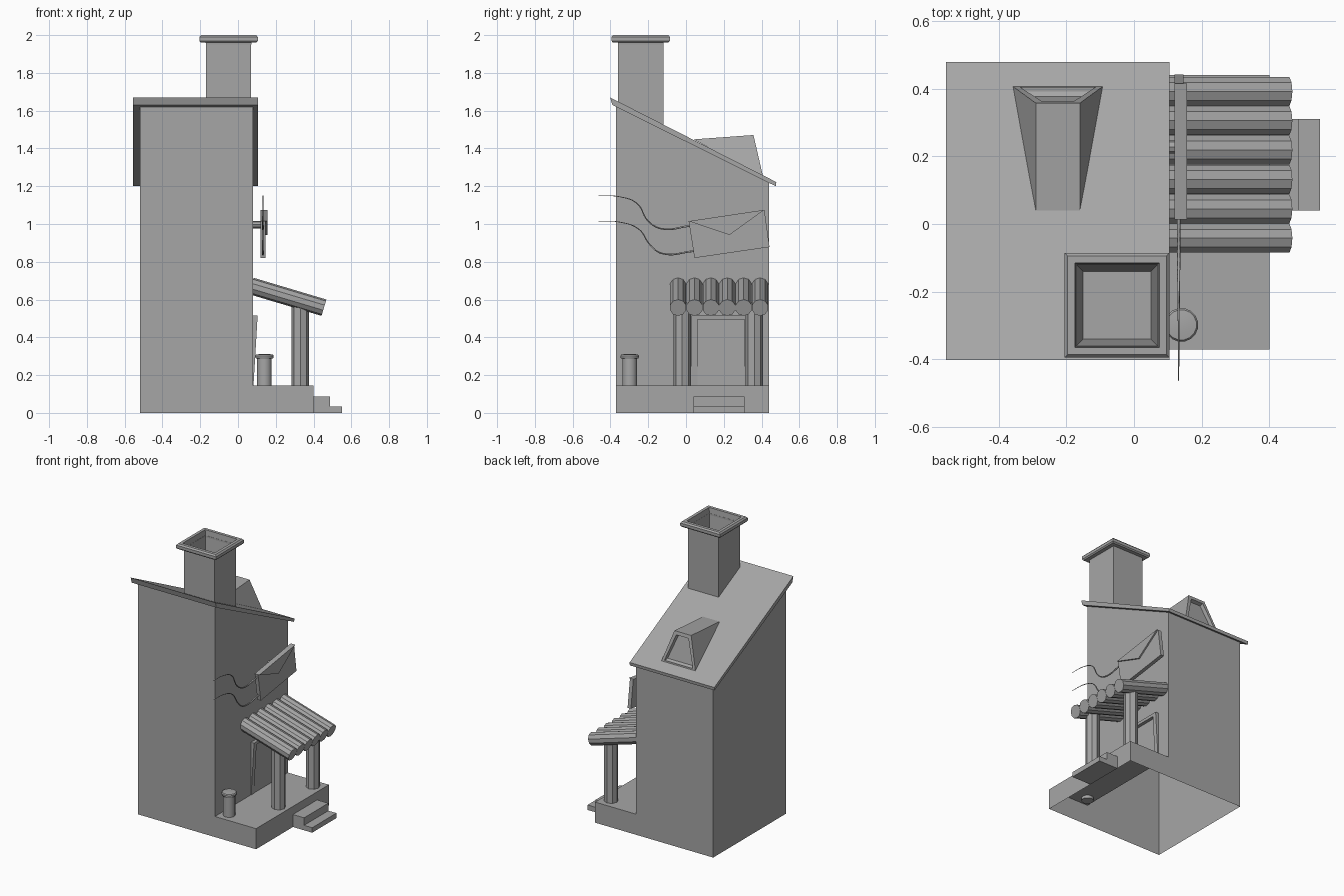
import bpy, bmesh, math
from mathutils import Vector

if "Cube" in bpy.data.objects:
    bpy.data.objects.remove(bpy.data.objects["Cube"], do_unlink=True)

GREY = (0.38, 0.38, 0.38, 1)
stone = bpy.data.materials.new("plain_grey")
stone.use_nodes = True
stone.diffuse_color = GREY
stone.node_tree.nodes["Principled BSDF"].inputs["Base Color"].default_value = GREY


def finish(name, bm, fix=True):
    if fix:
        bmesh.ops.recalc_face_normals(bm, faces=bm.faces)
    mesh = bpy.data.meshes.new(name)
    bm.to_mesh(mesh)
    bm.free()
    mesh.materials.append(stone)
    obj = bpy.data.objects.new(name, mesh)
    bpy.context.collection.objects.link(obj)
    return obj


def prism_bm(profile, axis, lo, hi):
    """Extrude a 2D profile along x (points y,z) or y (points x,z)."""
    bm = bmesh.new()
    place = (lambda p, t: (t, *p)) if axis == "x" else (lambda p, t: (p[0], t, p[1]))
    face = bm.faces.new([bm.verts.new(place(p, lo)) for p in profile])
    out = bmesh.ops.extrude_face_region(bm, geom=[face])
    move = Vector((hi - lo, 0, 0)) if axis == "x" else Vector((0, hi - lo, 0))
    bmesh.ops.translate(bm, vec=move, verts=[v for v in out["geom"] if isinstance(v, bmesh.types.BMVert)])
    bmesh.ops.recalc_face_normals(bm, faces=bm.faces)
    return bm


def prism(name, *args):
    return finish(name, prism_bm(*args))


def drop_faces(bm, rule):
    bmesh.ops.delete(bm, geom=[f for f in bm.faces if rule(f)], context="FACES")


def lathe(name, sides, x, y, rings):
    """Stack of regular rings (radius, z), capped at both ends."""
    bm = bmesh.new()
    turn = math.pi / sides
    loops = []
    for r, z in rings:
        angles = [turn + 2 * math.pi * i / sides for i in range(sides)]
        loops.append([bm.verts.new((x + r * math.cos(a), y + r * math.sin(a), z)) for a in angles])
    for a, b in zip(loops, loops[1:]):
        for i in range(sides):
            j = (i + 1) % sides
            bm.faces.new((a[i], a[j], b[j], b[i]))
    bm.faces.new(loops[0][::-1])
    bm.faces.new(loops[-1])
    return finish(name, bm)


def rod(name, start, end, radius, sides):
    start, end = Vector(start), Vector(end)
    bm = bmesh.new()
    bmesh.ops.create_cone(bm, cap_ends=True, segments=sides, radius1=radius,
                          radius2=radius, depth=(end - start).length)
    obj = finish(name, bm)
    obj.location = (start + end) / 2
    obj.rotation_euler = (end - start).to_track_quat("Z", "Y").to_euler()
    return obj


FLOOR = 0.145
WALL = 0.08

# Tall house shell, open underneath and towards the porch base
house = prism_bm([(-0.37, 0), (0.44, 0), (0.44, 1.22), (-0.37, 1.625)], "x", -0.52, WALL)
bmesh.ops.bisect_plane(house, geom=house.verts[:] + house.edges[:] + house.faces[:],
                       plane_co=(0, 0, FLOOR), plane_no=(0, 0, 1))
drop_faces(house, lambda f: f.normal.z < -0.9
           or (f.normal.x > 0.9 and f.calc_center_median().z < FLOOR))
finish("house_walls", house, fix=False)

# Porch base, hollow below
porch = prism_bm([(-0.37, 0), (0.44, 0), (0.44, FLOOR), (-0.37, FLOOR)], "x", WALL, 0.40)
drop_faces(porch, lambda f: f.normal.z < -0.9 or f.normal.x < -0.9)
finish("porch_base", porch, fix=False)

# Sloping slab roof
prism("roof", [(-0.39, 1.63), (0.475, 1.2), (0.478, 1.222), (-0.402, 1.67)], "x", -0.555, 0.105)

# Square chimney with a rounded cap and a tapering flue
square = [(0.12, 1.5), (0.12, 1.962), (0.148, 1.962), (0.155, 1.97), (0.155, 1.99),
          (0.146, 2.0), (0.125, 2.0), (0.1, 1.75)]
lathe("chimney", 4, -0.05, -0.24, [(r * math.sqrt(2), z) for r, z in square])

# Dormer with a recessed window
bm = bmesh.new()
mid = -0.225
tail, top, foot = [[bm.verts.new((mid + s * w, y, z)) for s in (-1, 1)]
                   for w, y, z in ((0.065, 0.04, 1.448), (0.065, 0.357, 1.471), (0.135, 0.408, 1.25))]
bm.faces.new((tail[0], tail[1], top[1], top[0]))
bm.faces.new((tail[0], top[0], foot[0]))
bm.faces.new((tail[1], foot[1], top[1]))
window = bm.faces.new((top[0], top[1], foot[1], foot[0]))
bm.faces.new((tail[1], tail[0], foot[0], foot[1]))
bmesh.ops.recalc_face_normals(bm, faces=bm.faces)
bmesh.ops.inset_individual(bm, faces=[window], thickness=0.03)
bmesh.ops.inset_individual(bm, faces=[window], thickness=0.004, depth=-0.025)
finish("dormer", bm, fix=False)

# Front steps
prism("steps", [(0.40, 0), (0.55, 0), (0.55, 0.035), (0.487, 0.035), (0.487, 0.088), (0.40, 0.088)],
      "y", 0.04, 0.31)

# Porch roof made of sloping logs
for i in range(6):
    y = -0.042 + i * 0.0868
    rod(f"porch_roof_log_{i + 1}", (0.07, y, 0.672), (0.455, y, 0.557), 0.045, 10)

# Porch pillars
for side, y in (("right", -0.02), ("left", 0.362)):
    rod(f"pillar_{side}", (0.33, y, 0.12), (0.33, y, 0.585), 0.046, 8)

# Door frame that leans out towards the top
lean = [(WALL, FLOOR), (0.082, FLOOR), (0.104, 0.515), (WALL, 0.515)]
prism("door_jamb_right", lean, "y", 0.03, 0.06)
prism("door_jamb_left", lean, "y", 0.31, 0.34)
prism("door_lintel", [(WALL, 0.495), (0.1028, 0.495), (0.104, 0.515), (WALL, 0.515)], "y", 0.06, 0.31)

# Barrel with a rounded lid
barrel = lathe("barrel", 16, 0.14, -0.298,
               [(0.039, 0.125), (0.039, 0.288), (0.046, 0.288), (0.05, 0.294),
                (0.05, 0.302), (0.045, 0.309), (0.02, 0.312)])
bpy.context.view_layer.objects.active = barrel
barrel.select_set(True)
bpy.ops.object.shade_smooth_by_angle(angle=math.radians(30))

# Tilted envelope sign with a raised flap, on a wall bracket
corner_a, corner_b = (0.014, 1.015), (0.415, 1.075)
prism("sign_envelope", [corner_a, corner_b, (0.442, 0.878), (0.045, 0.82)], "x", 0.12, 0.146)
prism("sign_flap", [corner_a, corner_b, (0.23, 0.942)], "x", 0.146, 0.156)
rod("sign_bracket", (0.07, 0.228, 0.997), (0.125, 0.228, 0.997), 0.02, 8)

# Thin wavy trails behind the sign, tapering to a tip
trails = {
    "upper": [(0.02, 0.99), (-0.13, 0.975), (-0.2, 1.015), (-0.26, 1.11), (-0.35, 1.144), (-0.463, 1.15)],
    "lower": [(0.045, 0.857), (-0.13, 0.845), (-0.19, 0.89), (-0.25, 0.973), (-0.35, 1.01), (-0.463, 1.015)],
}
for label, path in trails.items():
    curve = bpy.data.curves.new(f"trail_{label}", "CURVE")
    curve.dimensions = "3D"
    curve.bevel_depth = 0.0055
    curve.bevel_resolution = 1
    curve.resolution_u = 6
    curve.use_fill_caps = True
    spline = curve.splines.new("BEZIER")
    spline.bezier_points.add(len(path) - 1)
    for i, (point, (y, z)) in enumerate(zip(spline.bezier_points, path)):
        point.co = (0.132, y, z)
        point.handle_left_type = point.handle_right_type = "AUTO"
        point.radius = 1 - 0.15 * i
    curve.materials.append(stone)
    bpy.context.collection.objects.link(bpy.data.objects.new(f"trail_{label}", curve))
